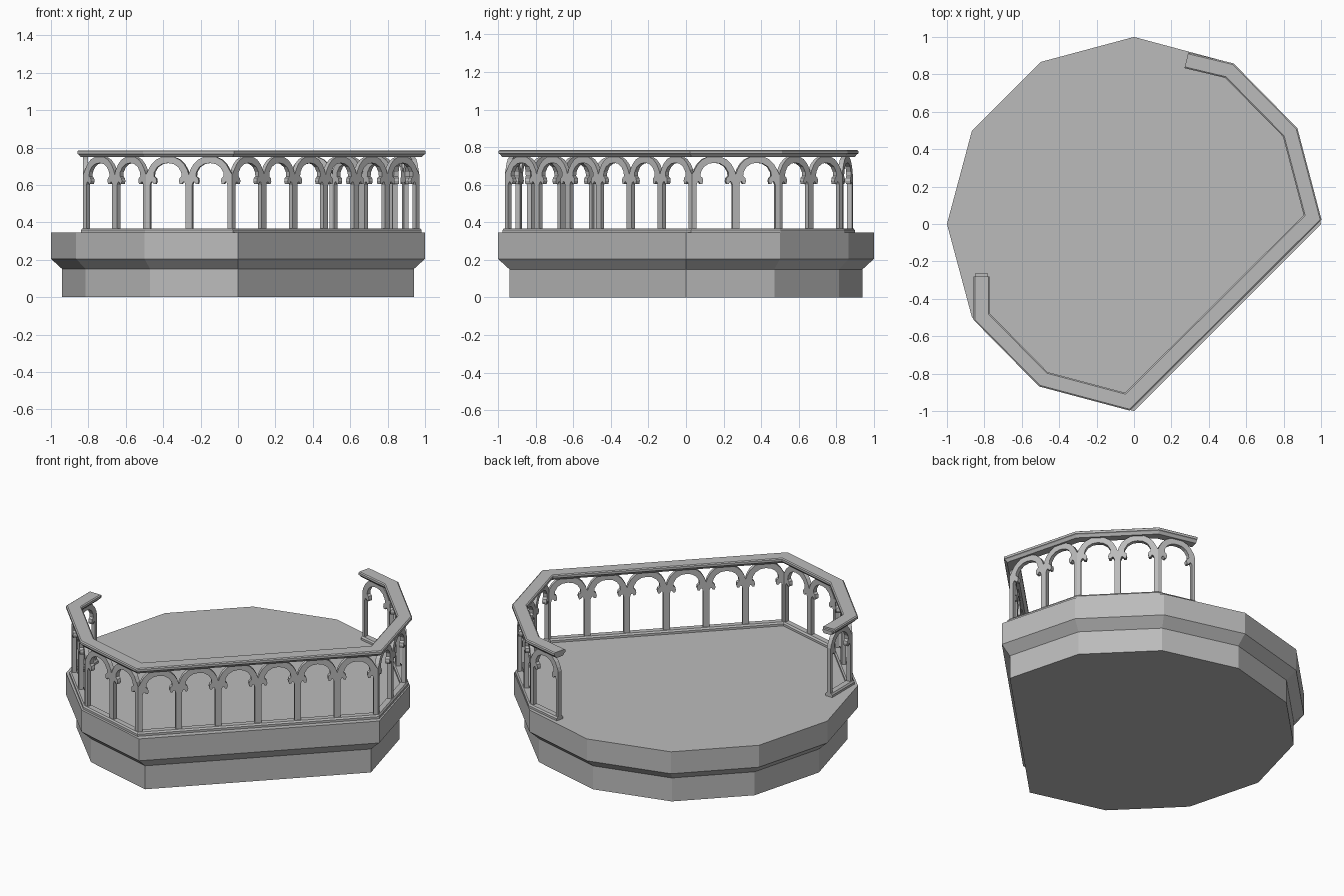
import bpy, bmesh, math
from mathutils import Vector

cube = bpy.data.objects.get("Cube")
if cube:
    bpy.data.objects.remove(cube, do_unlink=True)

stone = bpy.data.materials.new("grey_stone")
stone.use_nodes = True
stone.diffuse_color = (0.5, 0.5, 0.5, 1)
stone.node_tree.nodes["Principled BSDF"].inputs["Base Color"].default_value = (0.5, 0.5, 0.5, 1)


def finish(bm, name):
    bmesh.ops.recalc_face_normals(bm, faces=bm.faces[:])
    mesh = bpy.data.meshes.new(name)
    bm.to_mesh(mesh)
    bm.free()
    mesh.materials.append(stone)
    obj = bpy.data.objects.new(name, mesh)
    bpy.context.collection.objects.link(obj)
    return obj


def loft(name, rings):
    """Capped skin through equal-length rings of points."""
    bm = bmesh.new()
    rows = [[bm.verts.new(p) for p in ring] for ring in rings]
    n = len(rows[0])
    for a, b in zip(rows, rows[1:]):
        for i in range(n):
            j = (i + 1) % n
            bm.faces.new((a[i], a[j], b[j], b[i]))
    bm.faces.new(rows[0])
    bm.faces.new(rows[-1])
    return finish(bm, name)


# Stepped platform: twelve-sided plan with two corners cut off
plan = [(math.cos(math.radians(a)), math.sin(math.radians(a))) for a in range(0, 271, 30)]
steps = [(0.94, 0), (0.94, 0.15), (1, 0.205), (1, 0.345)]
loft("platform", [[(x * s, y * s, z) for x, y in plan] for s, z in steps])

# Centre line of the balustrade, with a mitre direction at each corner
path = [Vector(p) for p in [(.28, .875), (.51, .82), (.835, .49), (.955, .035),
                            (-.035, -.95), (-.485, -.83), (-.815, -.495), (-.815, -.28)]]
normals = []
for a, b in zip(path, path[1:]):
    d = (b - a).normalized()
    normals.append(Vector((-d.y, d.x)))
mitres = [normals[0]]
for n1, n2 in zip(normals, normals[1:]):
    m = (n1 + n2).normalized()
    mitres.append(m / m.dot(n1))
mitres.append(normals[-1])


def sweep(name, profile):
    return loft(name, [[(*(p + m * o), z) for o, z in profile] for p, m in zip(path, mitres)])


def mirrored(half):
    return half + [(-o, z) for o, z in reversed(half)]


# Handrail and bottom curb
sweep("handrail", mirrored([(.025, .748), (.036, .762), (.043, .766), (.043, .78), (.036, .785)]))
sweep("bottom_curb", mirrored([(.024, .34), (.024, .358), (.017, .368)]))

# Small stub at the handrail's end
end = path[-1]
loft("handrail_stub", [[(end.x + o, y, z) for o, z in mirrored([(.025, .75), (.034, .762), (.034, .774)])]
                       for y in (end.y - 0.01, end.y + 0.015)])

# Cusped arch outline: u runs from 0 at the crown to 1 at the post centre
outer = [(1, .35), (1, .655), (.93, .68), (.78, .71), (.56, .735), (.3, .749), (0, .754)]
inner = [(0, .717), (.27, .712), (.5, .695), (.64, .668), (.66, .646), (.56, .636),
         (.53, .62), (.57, .605), (.67, .605), (.73, .617), (.79, .615), (.84, .6), (.84, .35)]
outline = (outer + [(-u, z) for u, z in outer[-2::-1]]
           + [(-u, z) for u, z in inner[:0:-1]] + inner)
DEPTH = 0.013


def arch(name, seg, bay, bays):
    a, b = path[seg], path[seg + 1]
    rings = []
    for side in (-DEPTH, DEPTH):
        ring = []
        for u, z in outline:
            t = (bay + (u + 1) / 2) / bays
            across = normals[seg]
            if t < 1e-5:
                across = mitres[seg]
            elif t > 1 - 1e-5:
                across = mitres[seg + 1]
            ring.append((*(a.lerp(b, t) + across * side), z))
        rings.append(ring)
    loft(name, rings)


# Arcade, bay by bay along each straight run
for seg in range(len(normals)):
    bays = round((path[seg + 1] - path[seg]).length / 0.234)
    for bay in range(bays):
        arch(f"arch_{seg + 1}_{bay + 1}", seg, bay, bays)
